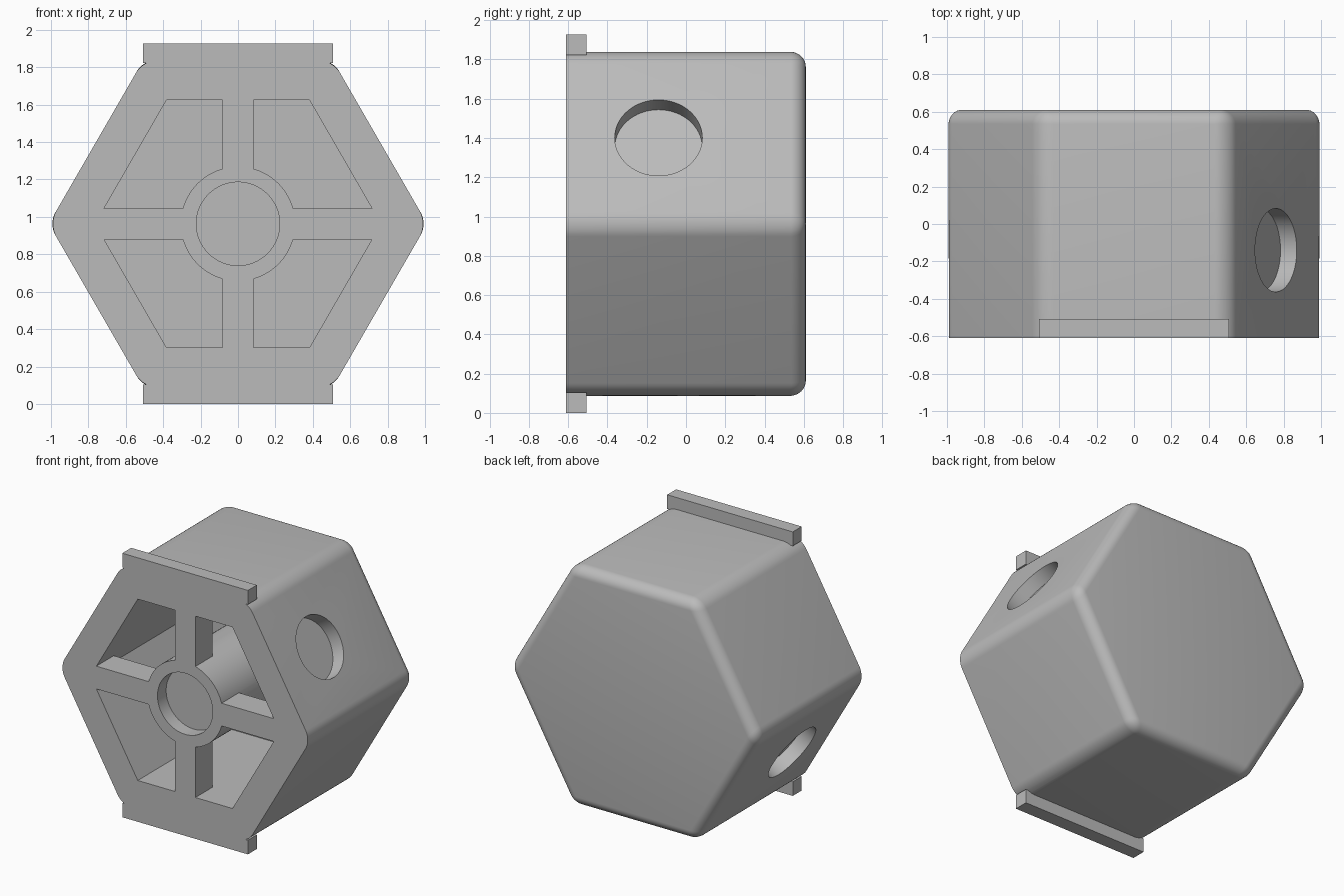
import bpy, bmesh, math
from mathutils import Matrix, Vector

cube = bpy.data.objects.get("Cube")
if cube:
    bpy.data.objects.remove(cube, do_unlink=True)

MID_Z = 0.963        # height of the hexagon centre
APOTHEM = 0.876      # centre to flat
FRONT, BACK = -0.61, 0.61
HOLE_R, HOLE_DEPTH, HOLE_Y = 0.223, 0.1, -0.14
ROUND = 0.075

grey = bpy.data.materials.new("plain_grey")
grey.use_nodes = True
tone = (0.5, 0.5, 0.5, 1)
grey.diffuse_color = tone
grey.node_tree.nodes["Principled BSDF"].inputs["Base Color"].default_value = tone


def make_object(name, bm):
    bmesh.ops.recalc_face_normals(bm, faces=bm.faces)
    mesh = bpy.data.meshes.new(name)
    bm.to_mesh(mesh)
    bm.free()
    mesh.materials.append(grey)
    obj = bpy.data.objects.new(name, mesh)
    bpy.context.collection.objects.link(obj)
    return obj


def prism(name, sides, radius, y0, y1):
    """Prism along y, with a corner on the x axis."""
    bm = bmesh.new()
    ring = [bm.verts.new((radius * math.cos(2 * math.pi * i / sides), y0,
                          MID_Z + radius * math.sin(2 * math.pi * i / sides)))
            for i in range(sides)]
    base = bm.faces.new(ring)
    side = bmesh.ops.extrude_face_region(bm, geom=[base])["geom"]
    moved = [v for v in side if isinstance(v, bmesh.types.BMVert)]
    bmesh.ops.translate(bm, verts=moved, vec=(0, y1 - y0, 0))
    return make_object(name, bm)


def box(name, low, high):
    low, high = Vector(low), Vector(high)
    bm = bmesh.new()
    bmesh.ops.create_cube(bm, size=1, matrix=Matrix.Translation((low + high) / 2)
                          @ Matrix.Diagonal((high - low).to_4d()))
    return make_object(name, bm)


def disc_cutter(name, centre, normal):
    """Cylinder centred on a face, reaching HOLE_DEPTH inward and outward."""
    bm = bmesh.new()
    turn = Vector(normal).to_track_quat('Z', 'Y').to_matrix().to_4x4()
    bmesh.ops.create_cone(bm, cap_ends=True, segments=64, radius1=HOLE_R,
                          radius2=HOLE_R, depth=2 * HOLE_DEPTH,
                          matrix=Matrix.Translation(centre) @ turn)
    return make_object(name, bm)


def apply_modifier(obj, mod):
    bpy.ops.object.select_all(action='DESELECT')
    bpy.context.view_layer.objects.active = obj
    obj.select_set(True)
    bpy.ops.object.modifier_apply(modifier=mod.name)


def combine(obj, other, operation):
    mod = obj.modifiers.new("combine", 'BOOLEAN')
    mod.operation, mod.object, mod.solver = operation, other, 'EXACT'
    apply_modifier(obj, mod)
    bpy.data.objects.remove(other, do_unlink=True)


# Hexagonal shell, rounded everywhere except the front rim
body = prism("hexagonal_housing", 6, APOTHEM / math.cos(math.pi / 6), FRONT, BACK)
bm = bmesh.new()
bm.from_mesh(body.data)
edges = [e for e in bm.edges if max(v.co.y for v in e.verts) > 0]
bmesh.ops.bevel(bm, geom=edges, offset=ROUND, offset_type='OFFSET',
                segments=8, profile=0.5, affect='EDGES', clamp_overlap=True)
bm.to_mesh(body.data)
bm.free()

# Cavity, leaving the front cross bars and the central hub standing
cavity = prism("cavity", 6, 0.764, FRONT - 0.1, 0.4)
bar = 0.083
combine(cavity, box("upright_bar", (-bar, -0.9, MID_Z - 1), (bar, -0.41, MID_Z + 1)), 'DIFFERENCE')
combine(cavity, box("level_bar", (-1, -0.9, MID_Z - bar), (1, -0.41, MID_Z + bar)), 'DIFFERENCE')
combine(cavity, prism("hub", 64, 0.306, -0.9, 0.6), 'DIFFERENCE')
combine(body, cavity, 'DIFFERENCE')

# Ledges along the top and bottom of the front rim
for side in (-1, 1):
    z0, z1 = sorted((MID_Z + side * 0.86, MID_Z + side * 0.963))
    combine(body, box("ledge", (-0.507, FRONT, z0), (0.507, -0.507, z1)), 'UNION')

# Shallow round sockets: hub front, and two opposite slanted sides
combine(body, disc_cutter("hub_socket", (0, FRONT, MID_Z), (0, -1, 0)), 'DIFFERENCE')
for side in (-1, 1):
    normal = Vector((math.cos(math.pi / 6), 0, 0.5)) * side
    centre = Vector((0, HOLE_Y, MID_Z)) + normal * APOTHEM
    combine(body, disc_cutter("side_socket", centre, normal), 'DIFFERENCE')

bpy.ops.object.select_all(action='DESELECT')
body.select_set(True)
bpy.context.view_layer.objects.active = body
bpy.ops.object.shade_smooth_by_angle(angle=math.radians(30))
